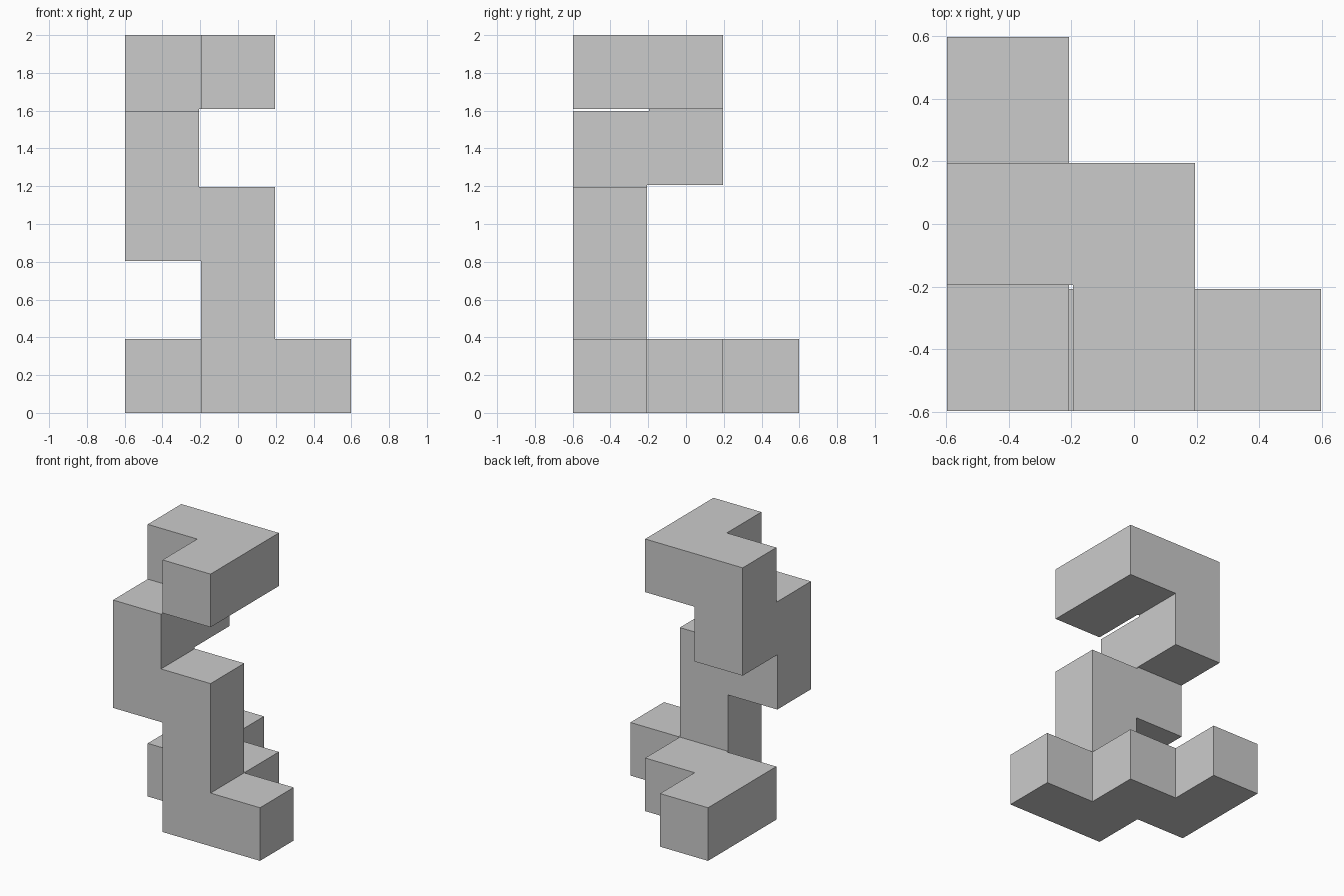
import bpy, bmesh
from math import radians
from mathutils import Vector

if "Cube" in bpy.data.objects:
    bpy.data.objects.remove(bpy.data.objects["Cube"])

INSET = 0.006                       # every outer face is pulled in slightly
PITCH = (2 + 2 * INSET) / 5         # cube spacing, five cubes high
SIZE = PITCH - 2 * INSET
HALF = (3 * PITCH - 2 * INSET) / 2

# Chains of touching cubes (column, row, level)
CHAINS = [
    # stepped base
    [(2, 0, 0), (1, 0, 0), (1, 1, 0), (0, 1, 0), (0, 2, 0)],
    # winding column and hooked top
    [(1, 0, 0), (1, 0, 1), (1, 0, 2), (0, 0, 2), (0, 0, 3),
     (0, 1, 3), (0, 1, 4), (1, 1, 4), (1, 0, 4)],
]

# Even slots are cubes, odd slots are the thin joints between linked cubes
filled = set()
for chain in CHAINS:
    filled.update(tuple(2 * c for c in cell) for cell in chain)
    for a, b in zip(chain, chain[1:]):
        filled.add(tuple(i + j for i, j in zip(a, b)))


def plane(k):
    """Position of the k-th slot boundary along an axis."""
    return (k // 2) * PITCH + (k % 2) * SIZE


bm = bmesh.new()
corners = {}


def corner(key):
    if key not in corners:
        pos = Vector([plane(k) for k in key]) - Vector((HALF, HALF, 0))
        corners[key] = bm.verts.new(pos)
    return corners[key]


# Skin every filled slot wherever its neighbour is empty
for slot in filled:
    for axis in range(3):
        u, v = (axis + 1) % 3, (axis + 2) % 3
        for side in (0, 1):
            neighbour = list(slot)
            neighbour[axis] += 2 * side - 1
            if tuple(neighbour) in filled:
                continue
            ring = []
            for du, dv in ((0, 0), (1, 0), (1, 1), (0, 1)):
                key = list(slot)
                key[axis] += side
                key[u] += du
                key[v] += dv
                ring.append(corner(tuple(key)))
            bm.faces.new(ring if side else ring[::-1])

# Merge coplanar faces into clean flat sides
bmesh.ops.dissolve_limit(bm, angle_limit=radians(1), verts=bm.verts[:],
                         edges=bm.edges[:])
mesh = bpy.data.meshes.new("cube_chain")
bm.to_mesh(mesh)
bm.free()
bpy.context.collection.objects.link(bpy.data.objects.new("cube_chain", mesh))
